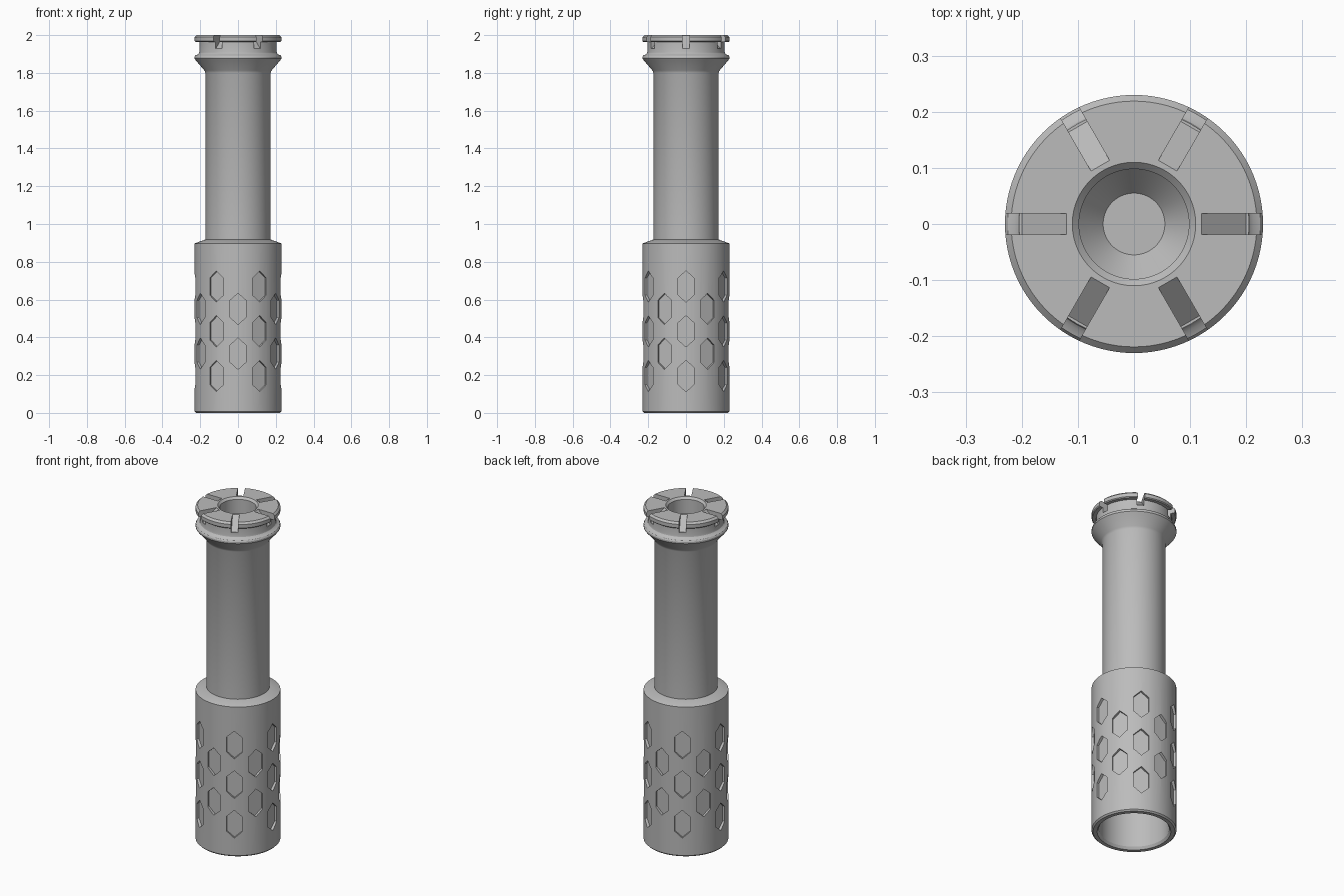
import bpy, bmesh, math
from mathutils import Matrix, Vector

cube = bpy.data.objects.get("Cube")
if cube:
    bpy.data.objects.remove(cube, do_unlink=True)

grey = bpy.data.materials.new("satin_grey")
grey.use_nodes = True
COLOUR = (0.5, 0.5, 0.5, 1)
grey.diffuse_color = COLOUR
grey.node_tree.nodes["Principled BSDF"].inputs["Base Color"].default_value = COLOUR


def make_object(name, bm):
    bmesh.ops.recalc_face_normals(bm, faces=bm.faces)
    mesh = bpy.data.meshes.new(name)
    bm.to_mesh(mesh)
    bm.free()
    obj = bpy.data.objects.new(name, mesh)
    bpy.context.collection.objects.link(obj)
    mesh.materials.append(grey)
    return obj


def lathe(name, profile, steps=96):
    """Spin a profile of (radius, height) points about z."""
    bm = bmesh.new()
    verts = [bm.verts.new((r, 0, z)) for r, z in profile]
    edges = [bm.edges.new(pair) for pair in zip(verts, verts[1:])]
    bmesh.ops.spin(bm, geom=verts + edges, cent=(0, 0, 0), axis=(0, 0, 1),
                   angle=math.tau, steps=steps, use_duplicate=False)
    bmesh.ops.remove_doubles(bm, verts=bm.verts, dist=1e-5)
    return make_object(name, bm)


def add_prism(bm, outline, sweep, angle):
    """Extrude an outline along a vector, turned about z."""
    turn = Matrix.Rotation(angle, 3, 'Z')
    face = bm.faces.new([bm.verts.new(turn @ Vector(p)) for p in outline])
    out = bmesh.ops.extrude_face_region(bm, geom=[face], use_keep_orig=True)
    moved = [g for g in out["geom"] if isinstance(g, bmesh.types.BMVert)]
    bmesh.ops.translate(bm, verts=moved, vec=turn @ Vector(sweep))


def carve(target, cutter):
    cutter.hide_render = True
    mod = target.modifiers.new("carve", 'BOOLEAN')
    mod.operation, mod.solver, mod.object = 'DIFFERENCE', 'EXACT', cutter
    bpy.context.view_layer.objects.active = target
    bpy.ops.object.modifier_apply(modifier=mod.name)
    bpy.data.objects.remove(cutter, do_unlink=True)


# Grip, neck and flared head, with a socket at each end
handle = lathe("handle", [
    (0, 0.85), (0.19, 0.85), (0.19, 0.015), (0.20, 0),      # lower socket
    (0.222, 0), (0.23, 0.008), (0.23, 0.897), (0.175, 0.917),  # grip
    (0.172, 0.917), (0.172, 1.80), (0.178, 1.813),          # neck
    (0.225, 1.868), (0.23, 1.875), (0.23, 1.885), (0.225, 1.893),  # flare
    (0.213, 1.898), (0.207, 1.904), (0.205, 1.912),
    (0.205, 1.963), (0.225, 1.963), (0.23, 1.968),          # groove
    (0.23, 1.989), (0.219, 2.0), (0.11, 2.0),               # top flange
    (0.098, 1.988), (0.098, 1.62), (0.055, 1.57), (0, 1.57)])  # upper bore

# Staggered hexagonal pockets around the grip
bm = bmesh.new()
for row in range(5):
    z = 0.195 + row * 0.1185
    hexagon = [(0.214, y, z + dz) for y, dz in (
        (0, 0.083), (0.042, 0.045), (0.042, -0.045),
        (0, -0.083), (-0.042, -0.045), (-0.042, 0.045))]
    for k in range(6):
        add_prism(bm, hexagon, (0.06, 0, 0), math.radians(60 * k + 30 * (row % 2)))
carve(handle, make_object("pocket_cutter", bm))

# Sloping radial slots in the top flange
bm = bmesh.new()
wedge = [(r, -0.019, z) for r, z in (
    (0.12, 2.05), (0.12, 1.999), (0.20, 1.93), (0.26, 1.93), (0.26, 2.05))]
for k in range(6):
    add_prism(bm, wedge, (0, 0.038, 0), math.radians(60 * k))
carve(handle, make_object("slot_cutter", bm))

bpy.ops.object.select_all(action='DESELECT')
handle.select_set(True)
bpy.context.view_layer.objects.active = handle
bpy.ops.object.shade_smooth_by_angle(angle=math.radians(25))
